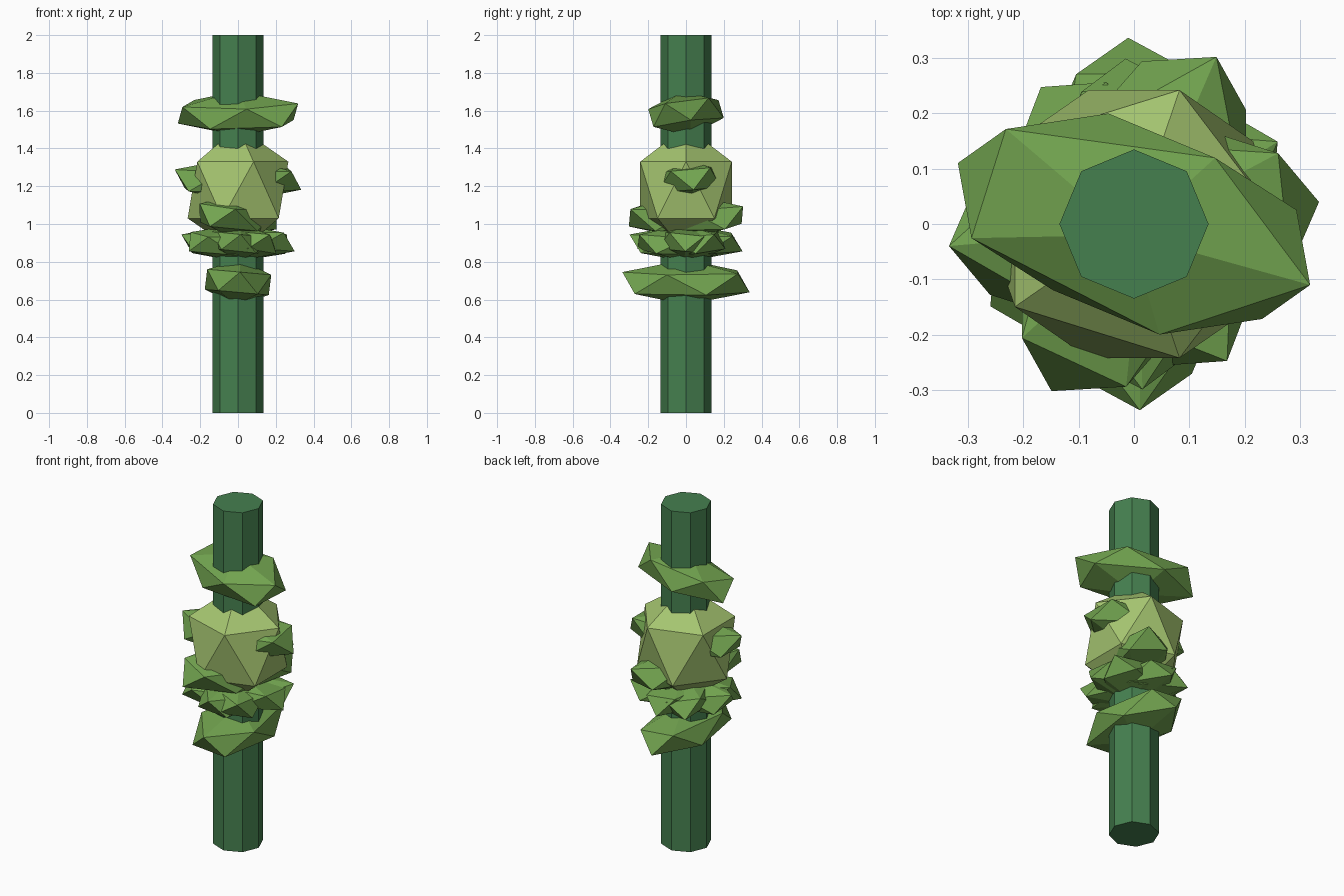
import bpy
from math import radians

cube = bpy.data.objects.get("Cube")
if cube:
    bpy.data.objects.remove(cube, do_unlink=True)


def material(name, rgb):
    mat = bpy.data.materials.new(name)
    mat.use_nodes = True
    mat.diffuse_color = (*rgb, 1)
    mat.node_tree.nodes["Principled BSDF"].inputs["Base Color"].default_value = (*rgb, 1)
    return mat


stem_green = material("stem_green", (0.06, 0.215, 0.078))
leaf_green = material("leaf_green", (0.17, 0.375, 0.08))
pale_green = material("pale_green", (0.376, 0.56, 0.162))


def clump(name, mat, z, size, roll=0, yaw=0):
    """Flat-faced twenty-sided clump threaded on the stem."""
    bpy.ops.mesh.primitive_ico_sphere_add(
        subdivisions=1, radius=1, location=(0, 0, z),
        rotation=(radians(roll), 0, radians(yaw)))
    obj = bpy.context.object
    obj.name = name
    obj.scale = size
    obj.data.materials.append(mat)
    return obj


# Eight-sided stem
bpy.ops.mesh.primitive_cylinder_add(vertices=8, radius=0.135, depth=2, location=(0, 0, 1))
stem = bpy.context.object
stem.name = "stem"
stem.data.materials.append(stem_green)

# Pale bulb around the middle
clump("bulb", pale_green, 1.18, (0.298, 0.285, 0.335))

# Large flattened leaf clumps
large = (0.377, 0.2, 0.12)
clump("top_leaf", leaf_green, 1.585, large, 10, -17.5)
clump("bulb_leaf", leaf_green, 1.235, large, -5, 186)
clump("lower_bulb_leaf", leaf_green, 1.04, large, 8, 65)
clump("bottom_leaf", leaf_green, 0.692, large, -5, -89)

# Dense tuft of smaller crossing clumps
for i, (yaw, roll) in enumerate([(180, 6), (-88, -6), (31, 8), (-57, -8)]):
    clump(f"tuft_leaf_{i + 1}", leaf_green, 0.9, (0.335, 0.175, 0.1), roll, yaw)
